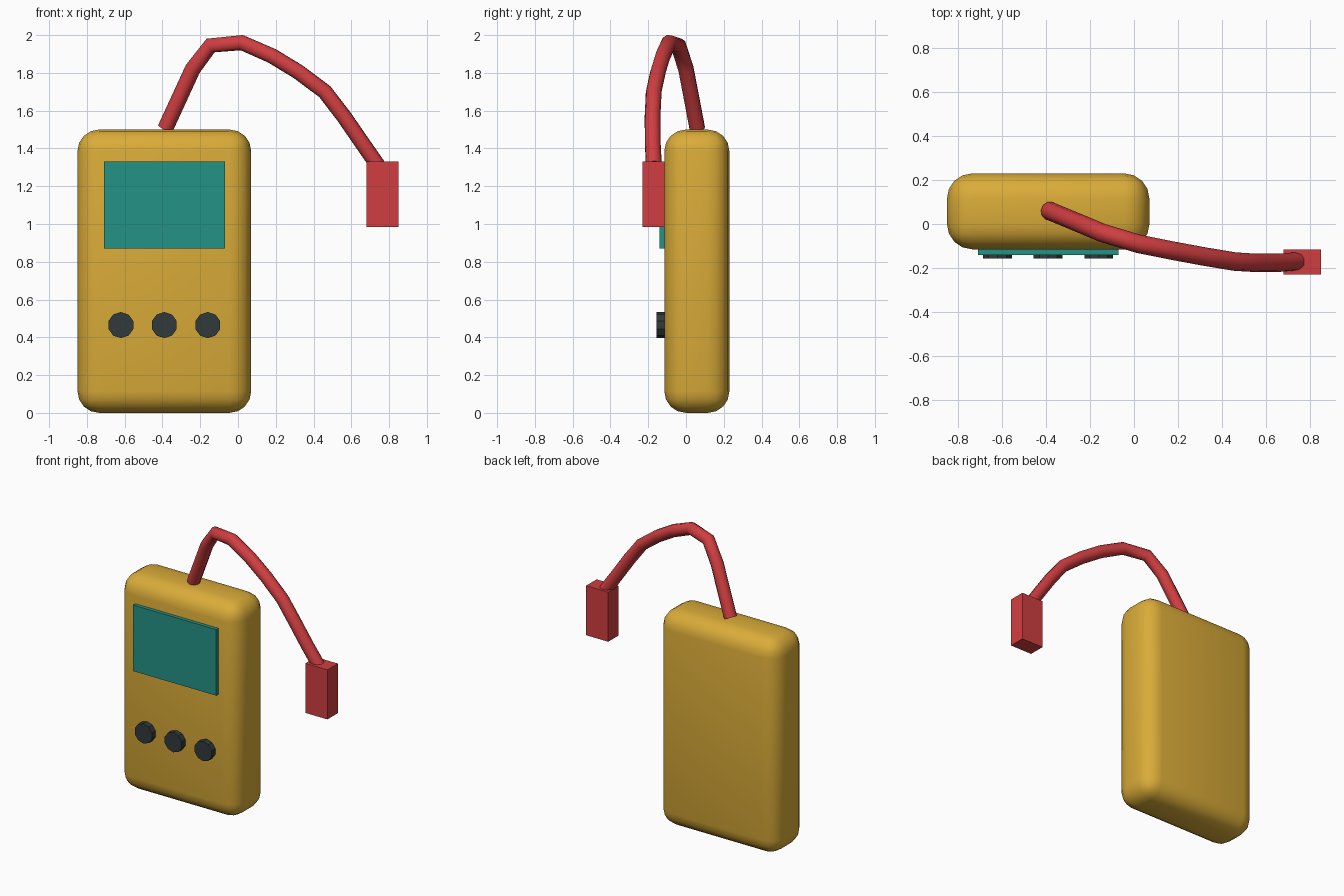
import bpy, math
from mathutils import Vector

default = bpy.data.objects.get("Cube")
if default:
    bpy.data.objects.remove(default, do_unlink=True)


def material(name, rgb):
    mat = bpy.data.materials.new(name)
    mat.use_nodes = True
    color = (*rgb, 1)
    mat.diffuse_color = color
    mat.node_tree.nodes["Principled BSDF"].inputs["Base Color"].default_value = color
    return mat


yellow = material("mustard yellow", (0.70, 0.41, 0.04))
teal = material("teal", (0.018, 0.29, 0.235))
charcoal = material("charcoal", (0.031, 0.042, 0.045))
red = material("red", (0.63, 0.048, 0.052))


def finish(name, mat):
    obj = bpy.context.object
    obj.name = name
    obj.data.materials.append(mat)
    return obj


def box(name, low, high, mat):
    low, high = Vector(low), Vector(high)
    bpy.ops.mesh.primitive_cube_add(size=1, location=(low + high) / 2)
    obj = finish(name, mat)
    obj.scale = high - low
    bpy.ops.object.transform_apply(location=False, rotation=False, scale=True)
    return obj


# Rounded case
case = box("case", (-0.85, -0.115, 0), (0.07, 0.23, 1.5), yellow)
bevel = case.modifiers.new("rounding", "BEVEL")
bevel.width = 0.115
bevel.segments = 4
bpy.ops.object.modifier_apply(modifier="rounding")
bpy.ops.object.shade_smooth_by_angle(angle=math.radians(40))

# Screen plate
box("screen", (-0.71, -0.14, 0.87), (-0.07, -0.1, 1.33), teal)

# Row of buttons
for i, side in enumerate(("right", "middle", "left")):
    bpy.ops.mesh.primitive_cylinder_add(
        vertices=10, radius=0.069, depth=0.06,
        location=(-0.62 + 0.23 * i, -0.126, 0.465), rotation=(math.pi / 2, 0, 0))
    finish(side + "_button", charcoal)

# Cable arching from the case top to the plug
path = [(-0.385, 0.06, 1.505), (-0.24, 0.0, 1.82), (-0.145, -0.04, 1.945),
        (0.02, -0.09, 1.96), (0.18, -0.122, 1.89), (0.32, -0.148, 1.805),
        (0.46, -0.171, 1.70), (0.56, -0.177, 1.57), (0.66, -0.176, 1.425),
        (0.74, -0.17, 1.31)]
curve = bpy.data.curves.new("cable", "CURVE")
curve.dimensions = "3D"
curve.bevel_depth = 0.042
curve.bevel_resolution = 3
curve.use_fill_caps = True
spline = curve.splines.new("POLY")
spline.points.add(len(path) - 1)
for point, co in zip(spline.points, path):
    point.co = (*co, 1)
cable = bpy.data.objects.new("cable", curve)
bpy.context.collection.objects.link(cable)
bpy.ops.object.select_all(action="DESELECT")
cable.select_set(True)
bpy.context.view_layer.objects.active = cable
bpy.ops.object.convert(target="MESH")
finish("cable", red)
bpy.ops.object.shade_smooth_by_angle(angle=math.radians(50))

# Plug
box("plug", (0.68, -0.23, 0.985), (0.85, -0.115, 1.33), red)
